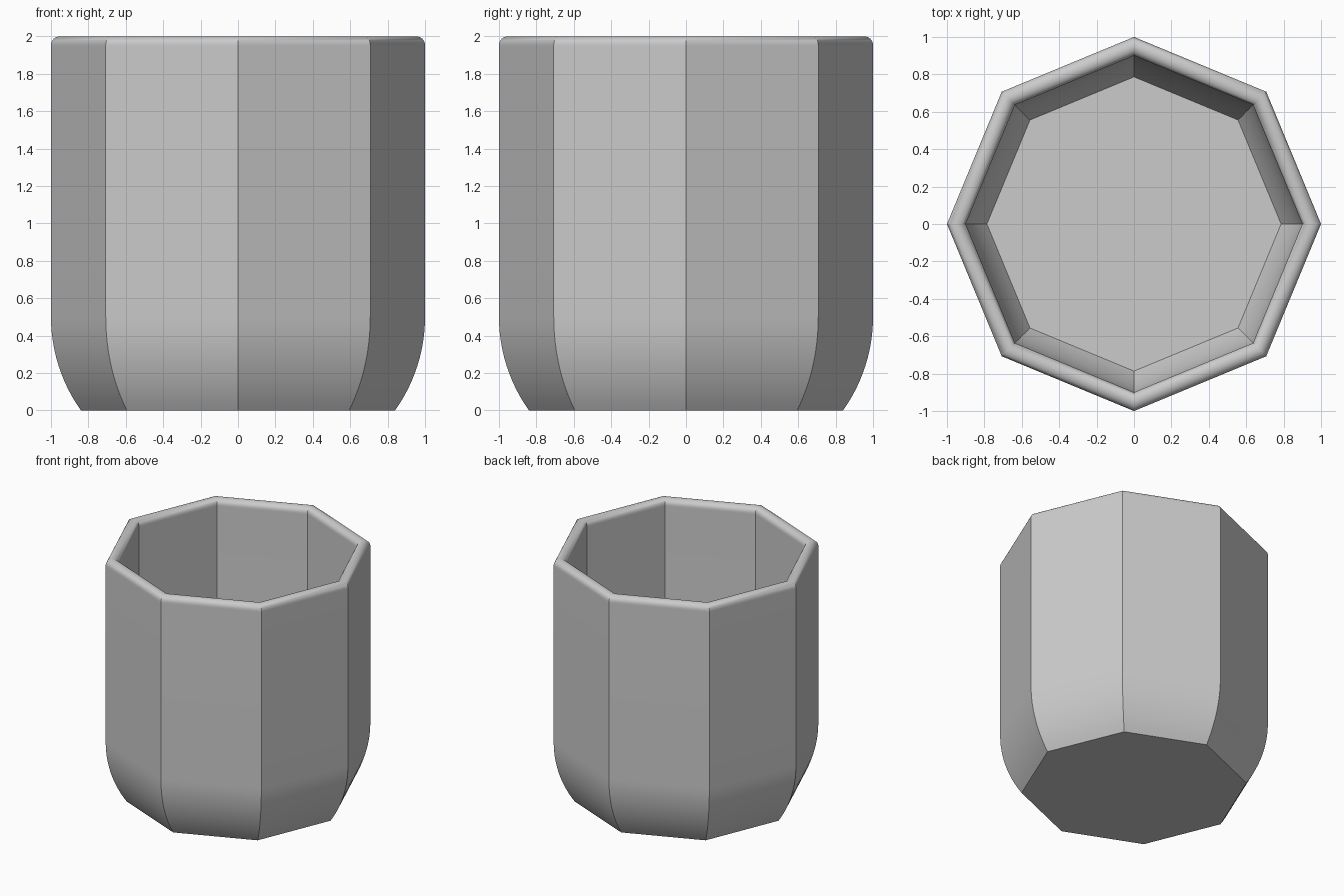
import bpy
import bmesh
from math import sin, cos, pi, radians, asin, tau

cube = bpy.data.objects.get("Cube")
if cube:
    bpy.data.objects.remove(cube, do_unlink=True)

SIDES = 8
WALL = 0.1        # wall and floor thickness
BEND = 0.5        # height where the walls start curving in
ARC = 0.861       # radius of the curved base
RIM_HEIGHT = 0.045


def base_arc(radius, floor, steps=12):
    """Curve of the lower wall, from the floor height up to the straight wall."""
    centre = 1 - ARC
    start = asin((BEND - floor) / radius)
    angles = [start * (1 - i / steps) for i in range(steps + 1)]
    return [(centre + radius * cos(a), BEND - radius * sin(a)) for a in angles]


def rounded_rim(steps=12):
    """Half-round lip running from the outer wall over to the inner wall."""
    half = WALL / 2
    return [(1 - half + half * cos(pi * i / steps),
             2 - RIM_HEIGHT + RIM_HEIGHT * sin(pi * i / steps))
            for i in range(steps + 1)]


def add_pot(name, profile, material):
    """Sweep the profile round an octagon and close the base and inner floor."""
    bm = bmesh.new()
    rings = [[bm.verts.new((r * cos(tau * k / SIDES), r * sin(tau * k / SIDES), z))
              for k in range(SIDES)] for r, z in profile]
    for low, high in zip(rings, rings[1:]):
        for k in range(SIDES):
            n = (k + 1) % SIDES
            bm.faces.new((low[k], low[n], high[n], high[k]))
    bm.faces.new(reversed(rings[0]))
    bm.faces.new(rings[-1])
    bmesh.ops.recalc_face_normals(bm, faces=bm.faces)
    mesh = bpy.data.meshes.new(name)
    bm.to_mesh(mesh)
    bm.free()
    mesh.materials.append(material)
    obj = bpy.data.objects.new(name, mesh)
    bpy.context.collection.objects.link(obj)
    bpy.ops.object.select_all(action='DESELECT')
    obj.select_set(True)
    bpy.context.view_layer.objects.active = obj
    bpy.ops.object.shade_smooth_by_angle(angle=radians(30))
    return obj


# Plain grey finish
grey = bpy.data.materials.new("light_grey")
grey.use_nodes = True
colour = (0.6, 0.6, 0.6, 1)
grey.diffuse_color = colour
grey.node_tree.nodes["Principled BSDF"].inputs["Base Color"].default_value = colour

# Outer wall, lip, inner wall; short support loops keep the walls shaded flat
support = 2 - RIM_HEIGHT - 0.01
profile = (base_arc(ARC, 0)
           + [(1, support)] + rounded_rim() + [(1 - WALL, support)]
           + base_arc(ARC - WALL, WALL)[::-1])
add_pot("octagonal_pot", profile, grey)
